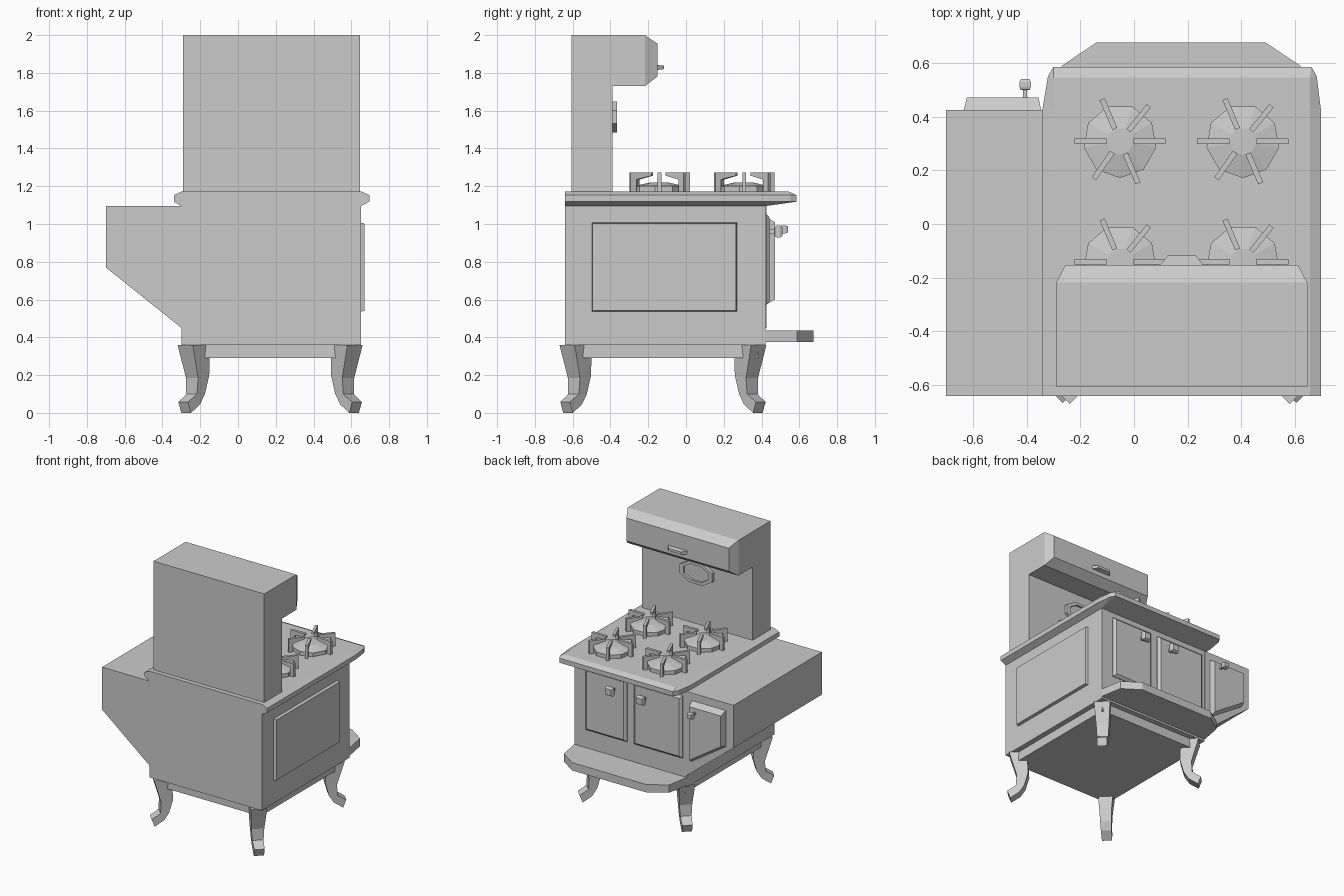
import bpy, bmesh, math
from mathutils import Vector

if "Cube" in bpy.data.objects:
    bpy.data.objects.remove(bpy.data.objects["Cube"])


def loft(name, rings):
    """Skin a stack of equal-length point rings and cap both ends."""
    bm = bmesh.new()
    vs = [[bm.verts.new(p) for p in r] for r in rings]
    n = len(rings[0])
    for a, b in zip(vs, vs[1:]):
        for i in range(n):
            j = (i + 1) % n
            bm.faces.new((a[i], a[j], b[j], b[i]))
    bm.faces.new(vs[0])
    bm.faces.new(vs[-1])
    bmesh.ops.remove_doubles(bm, verts=bm.verts, dist=0.0005)
    bmesh.ops.recalc_face_normals(bm, faces=bm.faces)
    me = bpy.data.meshes.new(name)
    bm.to_mesh(me)
    bm.free()
    ob = bpy.data.objects.new(name, me)
    bpy.context.collection.objects.link(ob)
    return ob


def rect(x0, x1, z0, z1, y, d=0):
    return [(x0 + d, y, z0 + d), (x1 - d, y, z0 + d), (x1 - d, y, z1 - d), (x0 + d, y, z1 - d)]


def box(name, x0, x1, y0, y1, z0, z1):
    return loft(name, [rect(x0, x1, z0, z1, y0), rect(x0, x1, z0, z1, y1)])


def prism_y(name, pts, y0, y1):
    return loft(name, [[(x, y, z) for x, z in pts] for y in (y0, y1)])


# Main body and recessed base
box("oven_body", -0.30, 0.65, -0.64, 0.42, 0.36, 1.10)
box("base_skirt", -0.26, 0.61, -0.60, 0.38, 0.29, 0.36)

# Side firebox with sloped underside
prism_y("side_box", [(-0.70, 1.095), (-0.30, 1.095), (-0.30, 0.45), (-0.70, 0.77)], -0.64, 0.425)

# Cooktop with rounded front corners and bevelled rim
mid = [(-0.34, -0.64), (-0.34, 0.43), (-0.32, 0.55), (-0.30, 0.585),
       (0.66, 0.585), (0.68, 0.55), (0.695, 0.43), (0.695, -0.64)]


def clamped(z, x0, x1, y1):
    return [(min(max(x, x0), x1), min(y, y1), z) for x, y in mid]


loft("cooktop", [clamped(1.095, -0.30, 0.65, 0.42), clamped(1.118, -1, 1, 1),
                 clamped(1.153, -1, 1, 1), clamped(1.171, -0.30, 0.655, 0.545)])

# Front shelf
shelf = [(-0.30, 0.42), (-0.27, 0.588), (-0.14, 0.675), (0.49, 0.675), (0.62, 0.588), (0.65, 0.42)]
loft("front_shelf", [[(x, y, z) for x, y in shelf] for z in (0.375, 0.435)])

# Back panel and warming hood
box("back_panel", -0.29, 0.645, -0.605, -0.39, 1.165, 1.73)
loft("hood", [rect(-0.29, 0.645, 1.73, 2.0, -0.605), rect(-0.29, 0.645, 1.73, 2.0, -0.218),
              rect(-0.255, 0.61, 1.78, 1.955, -0.152)])
loft("hood_handle", [rect(0.095, 0.26, 1.815, 1.842, -0.155), rect(0.125, 0.23, 1.82, 1.838, -0.117)])


# Eight-sided dial with raised frame
def oval(y, s):
    a = [math.pi / 8 + i * math.pi / 4 for i in range(8)]
    return [(0.175 + 0.148 * s * math.cos(t), y, 1.567 + 0.088 * s * math.sin(t)) for t in a]


loft("dial", [oval(-0.395, 1), oval(-0.366, 1), oval(-0.366, 0.76), oval(-0.382, 0.76)])

# Front doors and side panel, with bevelled edges
for name, x0, x1 in (("right_door", 0.20, 0.55), ("left_door", -0.27, 0.14)):
    loft(name, [rect(x0, x1, 0.575, 1.053, 0.415), rect(x0, x1, 0.575, 1.053, 0.425),
                rect(x0, x1, 0.575, 1.053, 0.443, 0.018)])
loft("side_panel", [[(x, y, z) for y, z in ((-0.50 + d, 0.535 + d), (0.27 - d, 0.535 + d),
                                            (0.27 - d, 1.008 - d), (-0.50 + d, 1.008 - d))]
                    for x, d in ((0.645, 0), (0.671, 0.006))])
loft("side_box_door", [[(-0.345, 0.42, 0.57), (-0.635, 0.42, 0.76), (-0.635, 0.42, 1.04), (-0.345, 0.42, 1.04)],
                       [(-0.355, 0.47, 0.60), (-0.622, 0.47, 0.775), (-0.622, 0.47, 1.01), (-0.355, 0.47, 1.01)]])


# Door knobs: stem and bevelled head
def knob(name, x, y, z, h):
    def sq(yy, s):
        return rect(x - s, x + s, z - s, z + s, yy)
    loft(name, [sq(y - 0.005, 0.35 * h), sq(y + 0.028, 0.35 * h), sq(y + 0.03, 0.85 * h),
                sq(y + 0.04, h), sq(y + 0.058, h), sq(y + 0.07, 0.75 * h)])


knob("right_knob", 0.30, 0.44, 0.96, 0.031)
knob("left_knob", 0.04, 0.44, 0.96, 0.031)
knob("side_box_knob", -0.405, 0.47, 0.972, 0.021)

# Burners: nine-sided cap ringed by six pan supports
arm = [(0.17, 1.165), (0.17, 1.272), (0.05, 1.272), (0.05, 1.256), (0.138, 1.235), (0.138, 1.165)]
for bx in (-0.052, 0.405):
    for by in (-0.14, 0.308):
        loft("burner", [[(bx + r * math.cos(math.radians(270 + 40 * i)),
                          by + r * math.sin(math.radians(270 + 40 * i)), z) for i in range(9)]
                        for r, z in ((0.137, 1.165), (0.137, 1.20), (0.05, 1.22))])
        for deg in (0, 51, 113, 180, 235, 293):
            c, s = math.cos(math.radians(deg)), math.sin(math.radians(deg))
            loft("pan_support", [[(bx + r * c - w * s, by + r * s + w * c, z) for r, z in arm]
                                 for w in (-0.01, 0.01)])

# Curved legs set on the diagonals: (outer offset, outer z, inner offset, inner z, half width)
leg = [(0.063, 0.36, -0.063, 0.36, 0.057), (0.012, 0.185, -0.072, 0.20, 0.045),
       (0.015, 0.10, -0.045, 0.10, 0.04), (0.078, 0.058, 0.056, 0.0, 0.036)]
leg.insert(3, (0.035, 0.085, -0.01, 0.045, 0.038))
q = math.sqrt(0.5)
for sx in (-1, 1):
    for sy in (-1, 1):
        cx, cy = 0.17 + sx * 0.405, -0.122 + sy * 0.463
        rings = []
        for so, zo, si, zi, w in leg:
            rings.append([(cx + sx * q * (s + t), cy + sy * q * (s - t), z)
                          for s, z, t in ((so, zo, -w), (so, zo, w), (si, zi, w), (si, zi, -w))])
        loft(("front" if sy > 0 else "rear") + "_leg", rings)
